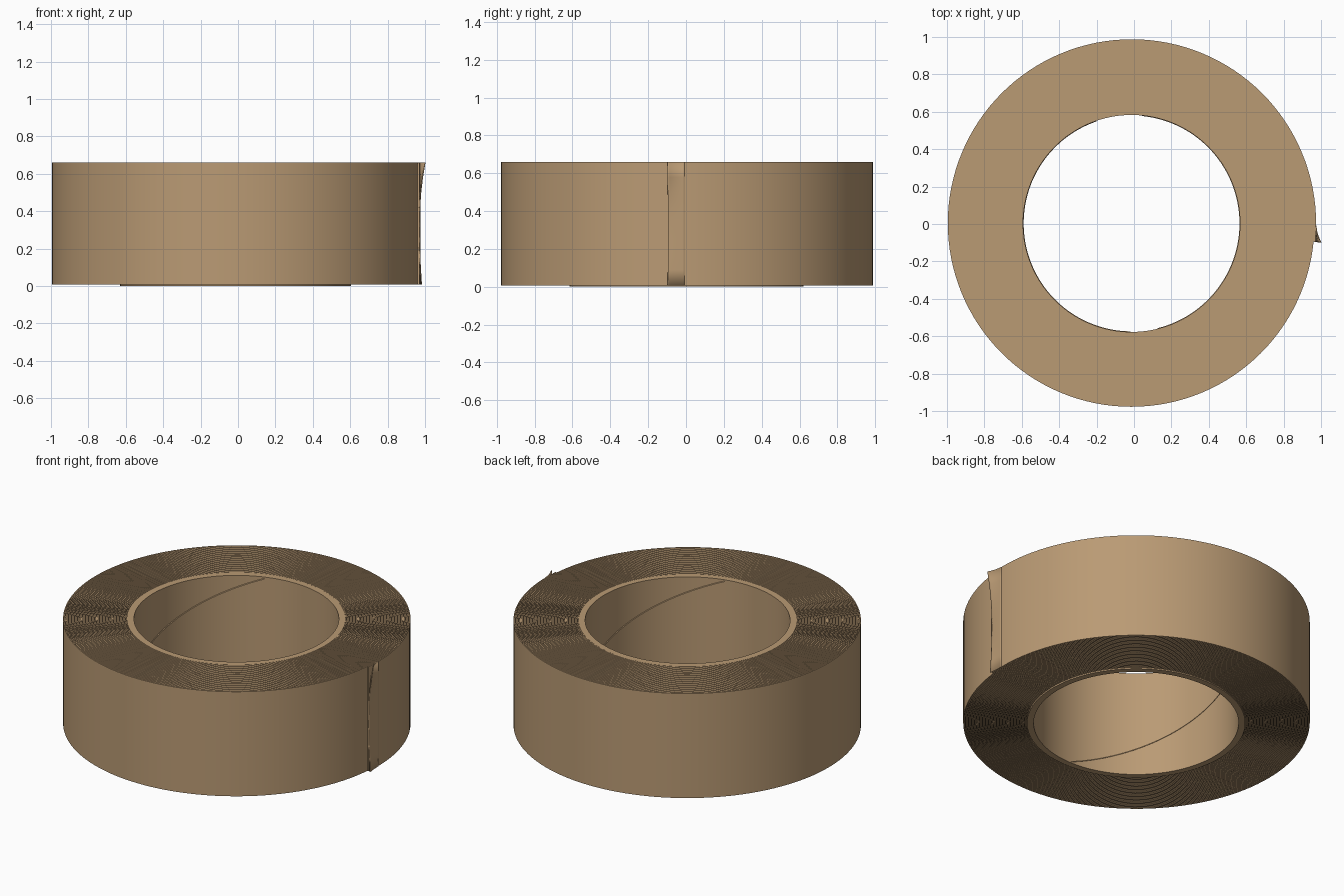
import bpy, math

if "Cube" in bpy.data.objects:
    bpy.data.objects.remove(bpy.data.objects["Cube"])

CX, CY = -0.013, 0.003          # roll axis
LO, HI = 0.007, 0.66            # tape bottom and top
R_IN, R_CORE, R_OUT = 0.58, 0.618, 0.987
TURNS, SEG = 42, 128
PITCH = (R_OUT - R_CORE) / TURNS
END = -0.1                      # angle of the loose tape end

mat = bpy.data.materials.new("tan_tape")
mat.diffuse_color = (0.49, 0.325, 0.175, 1)
mat.use_nodes = True
mat.node_tree.nodes["Principled BSDF"].inputs["Base Color"].default_value = mat.diffuse_color


def polar(r, a, z):
    return (CX + r * math.cos(a), CY + r * math.sin(a), z)


def make(name, verts, faces, angle=30):
    me = bpy.data.meshes.new(name)
    me.from_pydata(verts, [], faces)
    me.materials.append(mat)
    ob = bpy.data.objects.new(name, me)
    bpy.context.collection.objects.link(ob)
    bpy.ops.object.select_all(action='DESELECT')
    ob.select_set(True)
    bpy.context.view_layer.objects.active = ob
    bpy.ops.object.mode_set(mode='EDIT')
    bpy.ops.mesh.select_all(action='SELECT')
    bpy.ops.mesh.normals_make_consistent(inside=False)
    bpy.ops.object.mode_set(mode='OBJECT')
    bpy.ops.object.shade_smooth_by_angle(angle=math.radians(angle))
    return ob


def sweep(name, sections, closed=False):
    """Skin a list of equal closed cross-sections."""
    n, m = len(sections[0]), len(sections)
    verts = [p for s in sections for p in s]
    faces = []
    for i in range(m if closed else m - 1):
        j = (i + 1) % m
        for k in range(n):
            l = (k + 1) % n
            faces.append((i * n + k, i * n + l, j * n + l, j * n + k))
    if not closed:
        faces += [tuple(range(n)), tuple(range((m - 1) * n, m * n))]
    return make(name, verts, faces)


# cardboard core tube
core_profile = [(R_IN, 0.0), (R_CORE, 0.0), (R_CORE, HI), (R_IN, HI)]
sweep("core_tube", [[polar(r, i * math.tau / SEG, z) for r, z in core_profile]
                    for i in range(SEG)], closed=True)

# helical seams on the inside of the core
for n, start in enumerate((109, 284)):
    secs = []
    for i in range(61):
        a = math.radians(start) + i / 60 * 2.8
        z = HI - 0.008 - i / 60 * (HI - 0.016)
        secs.append([polar(R_IN + 0.002, a, z - 0.003), polar(R_IN - 0.003, a, z - 0.003),
                     polar(R_IN + 0.002, a, z + 0.003)])
    sweep(f"core_seam_{n + 1}", secs)

# tape wound clockwise outwards; each layer has a shallow groove beside it
G, W = 0.005, 0.3 * PITCH
tape_profile = [(0, LO + G), (W, LO + G), (W, LO), (PITCH, LO),
                (PITCH, HI), (W, HI), (W, HI - G), (0, HI - G)]
total = TURNS * SEG
sections = []
for i in range(total + 1):
    a = END + (total - i) * math.tau / SEG
    base = R_CORE - PITCH + i / SEG * PITCH
    sections.append([polar(max(base + r, R_CORE - 0.004), a, z) for r, z in tape_profile])
sweep("tape_winding", sections)

# loose end peeling away, most at the top corner
rows, cols = 8, 10
verts, faces = [], []
for i in range(cols + 1):
    s = i / cols
    for j in range(rows + 1):
        t = j / rows
        v = 2 * t - 1
        lift = v * v * (0.031 if v > 0 else 0.012) * s ** 2
        verts.append(polar(R_OUT + lift, END + 0.09 * (1 - s), LO + t * (HI - LO)))
for i in range(cols):
    for j in range(rows):
        a = i * (rows + 1) + j
        faces.append((a, a + 1, a + rows + 2, a + rows + 1))
tail = make("tape_end", verts, faces)
solid = tail.modifiers.new("thickness", 'SOLIDIFY')
solid.thickness = 0.005
solid.offset = 0
